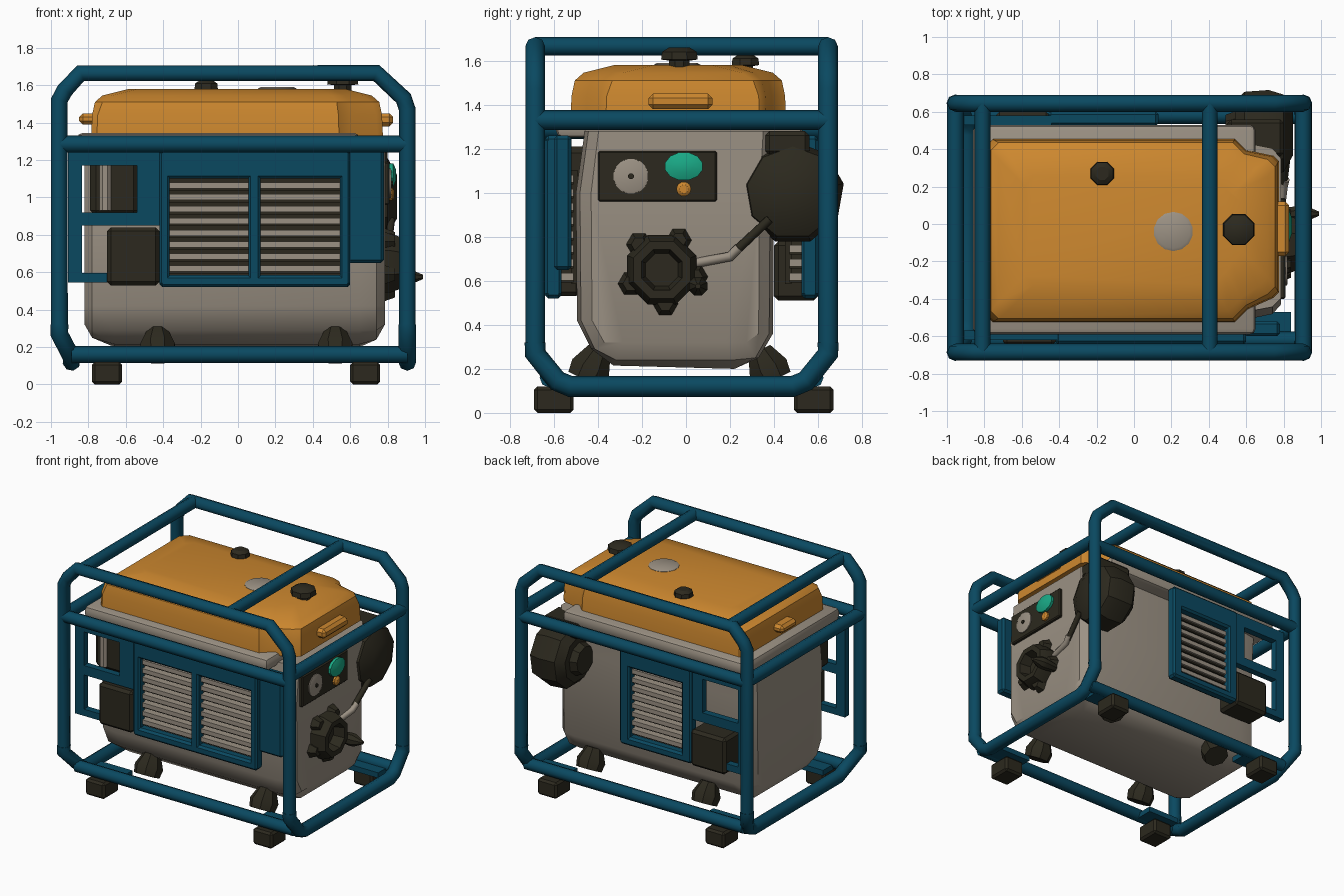
import bpy, bmesh, math
from mathutils import Vector

if "Cube" in bpy.data.objects:
    bpy.data.objects.remove(bpy.data.objects["Cube"])

def mat(name, c):
    m = bpy.data.materials.new(name)
    m.diffuse_color = (*c, 1)
    m.use_nodes = True
    m.node_tree.nodes["Principled BSDF"].inputs["Base Color"].default_value = m.diffuse_color
    return m

BLUE = mat("teal_blue", (0.003, 0.066, 0.118))
TAN = mat("warm_grey", (0.33, 0.285, 0.23))
ORANGE = mat("orange", (0.61, 0.245, 0.028))
DARK = mat("dark_olive", (0.025, 0.022, 0.013))
GREEN = mat("green", (0.01, 0.40, 0.24))

def finish(name, bm, m, bevel=0.0, seg=2):
    bmesh.ops.recalc_face_normals(bm, faces=bm.faces)
    if bevel:
        bmesh.ops.bevel(bm, geom=bm.edges[:], offset=bevel, segments=seg,
                        affect='EDGES', profile=0.5, clamp_overlap=True)
    me = bpy.data.meshes.new(name)
    bm.to_mesh(me)
    bm.free()
    me.materials.append(m)
    me.shade_smooth()
    me.set_sharp_from_angle(angle=math.radians(35))
    ob = bpy.data.objects.new(name, me)
    bpy.context.collection.objects.link(ob)
    return ob

def box(name, x0, x1, y0, y1, z0, z1, m, bevel=0.0, seg=1):
    bm = bmesh.new()
    bmesh.ops.create_cube(bm, size=1)
    for v in bm.verts:
        v.co = ((x0 + x1) / 2 + v.co.x * (x1 - x0), (y0 + y1) / 2 + v.co.y * (y1 - y0),
                (z0 + z1) / 2 + v.co.z * (z1 - z0))
    return finish(name, bm, m, bevel, seg)

def loft(name, rings, m):
    """Skin a stack of equal-length point rings and cap both ends."""
    bm = bmesh.new()
    vs = [[bm.verts.new(p) for p in r] for r in rings]
    n = len(vs[0])
    for a, b in zip(vs, vs[1:]):
        for i in range(n):
            bm.faces.new((a[i], a[(i + 1) % n], b[(i + 1) % n], b[i]))
    bm.faces.new(vs[0])
    bm.faces.new(vs[-1])
    return finish(name, bm, m)

def turned(name, centre, axis, profile, m, n=10, sx=1.0):
    """Revolve (radius, height) pairs round an axis."""
    rot = Vector((0, 0, 1)).rotation_difference(Vector(axis))
    rings = []
    for r, h in profile:
        rings.append([Vector(centre) + rot @ Vector((r * math.cos(t), sx * r * math.sin(t), h))
                      for t in (2 * math.pi * (i + 0.5) / n for i in range(n))])
    return loft(name, rings, m)

def tube(name, pts, r=0.045, m=BLUE):
    cu = bpy.data.curves.new(name, 'CURVE')
    cu.dimensions = '3D'
    cu.bevel_depth = r
    cu.bevel_resolution = 2
    cu.use_fill_caps = True
    sp = cu.splines.new('POLY')
    sp.points.add(len(pts) - 1)
    for p, q in zip(sp.points, pts):
        p.co = (*q, 1)
    cu.materials.append(m)
    ob = bpy.data.objects.new(name, cu)
    bpy.context.collection.objects.link(ob)

# tubular frame
YF, YB, XL, XR = -0.685, 0.645, -0.955, 0.905
for side, y, yi in (("front", YF, -0.62), ("back", YB, 0.58)):
    tube(side + "_frame_hoop", [(XL, y, 0.27), (XL, y, 1.52), (XL + 0.03, y, 1.575), (-0.84, y, 1.665),
                                (0.74, y, 1.665), (0.885, y, 1.53), (XR, y, 1.47), (XR, y, 0.27)])
    tube(side + "_middle_rail", [(XL, y, 1.285), (XR, y, 1.285)])
    tube(side + "_bottom_rail", [(-0.89, yi, 0.16), (XR, yi, 0.16)])
for side, x, xb, z in (("left", XL, -0.89, 1.29), ("right", XR, XR, 1.33)):
    tube(side + "_bottom_hoop", [(x, YF, 0.32), (x, YF, 0.27), (xb, YF + 0.10, 0.145), (xb, YF + 0.16, 0.12),
                                 (xb, YB - 0.16, 0.12), (xb, YB - 0.10, 0.145), (x, YB, 0.27), (x, YB, 0.32)], 0.048)
    tube(side + "_end_rail", [(x, YF, z), (x, YB, z)])
for side, x in (("left", -0.81), ("right", 0.405)):
    tube(side + "_top_crossbar", [(x, YF, 1.665), (x, YB, 1.665)], 0.042)

# rubber feet, their plates, and engine mounts
for sx, x in (("left", -0.70), ("right", 0.68)):
    for sy, y, s in (("front", -0.60, 1), ("back", 0.58, -1)):
        box(f"{sy}_{sx}_foot", x - 0.08, x + 0.08, y - 0.09, y + 0.09, 0, 0.12, DARK, 0.015)
        ys = sorted((y, y + s * 0.13))
        box(f"{sy}_{sx}_foot_plate", x - 0.10, x + 0.16, *ys, 0.12, 0.16, BLUE)
for sx, x in (("left", -0.43), ("right", 0.52)):
    for sy, y, s in (("front", -0.40, -1), ("back", 0.34, 1)):
        turned(f"{sy}_{sx}_mount", (x, y + s * 0.06, 0.15), (0, -s * 0.5, 1),
               [(0.09, 0), (0.10, 0.06), (0.06, 0.15)], DARK, 8)

# main housing
section = [(-0.495, 0.42), (-0.43, 0.29), (-0.33, 0.215), (0.22, 0.195), (0.33, 0.25), (0.395, 0.36),
           (0.40, 1.0), (0.42, 1.28), (-0.46, 1.28), (-0.50, 1.0)]
def ring(x, s, lift):
    return [(x, -0.04 + (y + 0.04) * s, max(z, 0.2 + lift) if z < 0.6 else z) for y, z in section]
loft("engine_housing", [ring(-0.82, 0.84, 0.12), ring(-0.78, 0.95, 0.05), ring(-0.66, 1, 0),
                        ring(0.65, 1, 0), ring(0.74, 0.96, 0.04), ring(0.785, 0.85, 0.12)], TAN)
box("tank_shelf", -0.86, 0.65, -0.59, 0.53, 1.25, 1.345, TAN, 0.03, 2)

# fuel tank
def tank_ring(s, z, c):
    x0, x1, y0, y1 = -0.785 + s, 0.775 - s, -0.525 + s, 0.455 - s
    k = 0.6 * s
    return [(x0 + c, y0, z), (0.54 - k, y0, z), (0.61 - k, y0 + 0.07, z), (x1 - c, y0 + 0.13, z),
            (x1, y0 + 0.13 + c, z), (x1, y1 - 0.09 - c, z), (x1 - c, y1 - 0.09, z), (0.60 - k, y1 - 0.06, z),
            (0.54 - k, y1, z), (x0 + c, y1, z), (x0, y1 - c, z), (x0, y0 + c, z)]
loft("fuel_tank", [tank_ring(0, 1.32, 0.03), tank_ring(0.005, 1.44, 0.03), tank_ring(0.02, 1.51, 0.04),
                   tank_ring(0.06, 1.545, 0.05), tank_ring(0.20, 1.58, 0.05)], ORANGE)
box("tank_right_tab", 0.74, 0.83, -0.17, 0.12, 1.38, 1.45, ORANGE, 0.02)
box("tank_left_tab", -0.85, -0.75, -0.10, 0.08, 1.39, 1.45, ORANGE, 0.02)
cap = [(0.05, 0), (0.05, 0.03), (0.09, 0.035), (0.085, 0.07), (0.05, 0.09)]
turned("fuel_cap", (0.56, -0.03, 1.57), (0, 0, 1), cap, DARK, 8)
turned("breather_cap", (-0.17, 0.27, 1.55), (0, 0, 1), [(r * 0.75, h * 0.85) for r, h in cap], DARK, 8)
turned("fuel_gauge", (0.21, -0.04, 1.57), (0, 0, 1), [(0.105, 0), (0.105, 0.012), (0.09, 0.02)], TAN, 14)

# side panels: window frames with louvre slats, and an open bracket to the left post
def side_panel(side, yo, s, x0, x1, windows, zt):
    zb, w0, w1 = 0.52, 0.585, 1.10
    def depth(a, b):
        return sorted((yo + s * a, yo + s * b))
    cuts = [x0] + [v for w in windows for v in w] + [x1]
    for i in range(0, len(cuts), 2):
        box(f"{side}_panel_upright_{i // 2}", cuts[i], cuts[i + 1], *depth(0, 0.075),
            zb + 0.01, zt - 0.01, BLUE, 0.012)
    box(side + "_panel_top", x0, x1, *depth(0, 0.075), w1, zt, BLUE, 0.015)
    box(side + "_panel_bottom", x0, x1, *depth(0, 0.075), zb, w0, BLUE, 0.015)
    for i, (a, b) in enumerate(windows):
        box(f"{side}_vent_back_{i}", a, b, *depth(0.12, 0.15), w0, w1, DARK)
        for k in range(8):
            z = w0 + 0.035 + k * (w1 - w0 - 0.07) / 7
            box(f"{side}_vent_slat_{i}_{k}", a - 0.01, b + 0.01, *depth(0.035, 0.13), z - 0.016, z + 0.016, TAN)
            box(f"{side}_vent_fin_{i}_{k}", a - 0.01, b + 0.01, *depth(0.05, 0.13), z - 0.028, z - 0.016, DARK)
    for n, a, b, z0, z1 in (("top", -0.91, x0 + 0.02, 1.17, 1.26), ("middle", -0.91, x0 + 0.02, 0.85, 0.92),
                            ("bottom", -0.88, x0 + 0.02, 0.545, 0.595), ("post", -0.91, -0.835, 0.545, 1.26),
                            ("inner", -0.54, x0 + 0.02, 0.85, 1.26)):
        box(f"{side}_bracket_{n}", a, b, *depth(0.02, 0.07), z0, z1, BLUE)

side_panel("front", -0.64, 1, -0.42, 0.60, [(-0.365, 0.055), (0.12, 0.545)], 1.26)
side_panel("back", 0.60, -1, -0.46, 0.13, [(-0.38, 0.05)], 1.26)
box("front_panel_wing", 0.58, 0.78, -0.60, -0.52, 0.65, 1.26, BLUE, 0.015)

# boxes behind the brackets, and the exhaust
box("front_lower_box", -0.70, -0.42, -0.65, -0.48, 0.53, 0.84, DARK, 0.02)
box("back_lower_box", -0.74, -0.45, 0.40, 0.60, 0.51, 0.78, DARK, 0.02)
box("exhaust_box", -0.79, -0.53, -0.57, -0.42, 0.90, 1.21, DARK, 0.03)
turned("exhaust_pipe", (-0.71, -0.555, 0.93), (0, 0, 1), [(0.035, 0), (0.035, 0.26)], TAN, 8)

# control panel on the right end
box("control_panel", 0.74, 0.81, -0.40, 0.14, 0.96, 1.19, DARK, 0.008)
turned("dial", (0.805, -0.25, 1.075), (1, 0, 0), [(0.08, 0), (0.08, 0.012), (0.07, 0.016)], TAN, 16)
turned("dial_hub", (0.815, -0.25, 1.075), (1, 0, 0), [(0.014, 0), (0.014, 0.015)], DARK, 8)
turned("green_display", (0.80, -0.01, 1.12), (1, 0, 0), [(0.065, 0), (0.065, 0.03), (0.03, 0.045)], GREEN, 12, 1.35)
turned("orange_button", (0.805, -0.01, 1.017), (1, 0, 0), [(0.034, 0), (0.034, 0.02), (0.02, 0.03)], ORANGE, 10)

# recoil starter with dished centre, lugs and pull handle
turned("recoil_starter", (0.74, -0.11, 0.65), (1, 0, 0),
       [(0.17, 0), (0.17, 0.08), (0.14, 0.15), (0.10, 0.15), (0.08, 0.07)], DARK, 8)
for k in range(5):
    t = math.radians(60 + 72 * k)
    turned(f"starter_lug_{k}", (0.78, -0.11 + 0.155 * math.cos(t), 0.65 + 0.155 * math.sin(t)), (1, 0, 0),
           [(0.06, 0), (0.035, 0.06)], DARK, 6)
turned("pull_handle", (0.78, 0.055, 0.575), (1, 0, 0), [(0.03, 0), (0.045, 0.10), (0.045, 0.14), (0.012, 0.21)], DARK, 8)
tube("throttle_link", [(0.78, 0.04, 0.68), (0.80, 0.20, 0.71), (0.81, 0.24, 0.75)], 0.022, TAN)
tube("choke_rod", [(0.80, 0.22, 0.73), (0.82, 0.38, 0.88)], 0.02, DARK)

# air filter drum
turned("air_filter", (0.52, 0.485, 1.0), (1, 0, 0),
       [(0.10, -0.03), (0.12, 0.02), (0.17, 0.02), (0.225, 0.07), (0.235, 0.20), (0.21, 0.28), (0.12, 0.33)], DARK, 9)
box("air_filter_bracket", 0.50, 0.80, 0.36, 0.56, 1.17, 1.28, DARK, 0.02)
